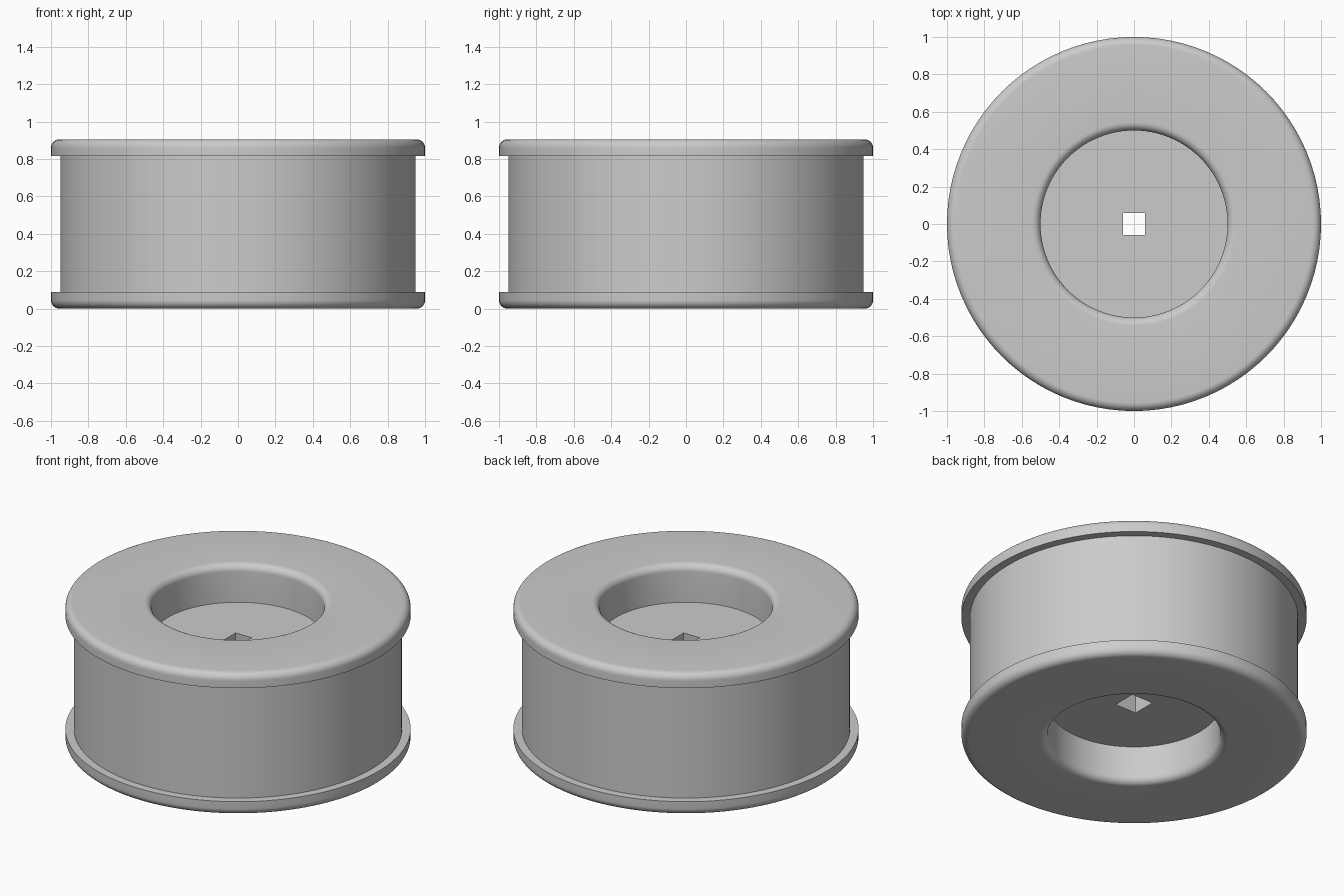
import bpy, bmesh
from math import sin, cos, pi, radians

cube = bpy.data.objects.get("Cube")
if cube:
    bpy.data.objects.remove(cube, do_unlink=True)

HEIGHT, SEGMENTS = 0.905, 96
RIM_R, DRUM_R, RECESS_R = 1.0, 0.95, 0.5
RIM_H, RECESS_D = 0.09, 0.24
ROUND = 0.045

grey = bpy.data.materials.new("plain_grey")
grey.use_nodes = True
grey.diffuse_color = (0.6, 0.6, 0.6, 1)
grey.node_tree.nodes["Principled BSDF"].inputs["Base Color"].default_value = (0.6, 0.6, 0.6, 1)


def arc(cx, cz, start, end, steps=8):
    """Points of a rounded corner in the radius-height plane."""
    angles = [radians(start + (end - start) * i / steps) for i in range(steps + 1)]
    return [(cx + ROUND * cos(a), cz + ROUND * sin(a)) for a in angles]


def finish(name, bm):
    bmesh.ops.recalc_face_normals(bm, faces=bm.faces)
    mesh = bpy.data.meshes.new(name)
    bm.to_mesh(mesh)
    bm.free()
    mesh.materials.append(grey)
    obj = bpy.data.objects.new(name, mesh)
    bpy.context.collection.objects.link(obj)
    return obj


# Lower half of the wheel profile, from recess floor out to the drum
lower = [(RECESS_R, RECESS_D)]
lower += arc(RECESS_R + ROUND, ROUND, 180, 270)
lower += arc(RIM_R - ROUND, ROUND, 270, 360)
lower += [(RIM_R, RIM_H), (DRUM_R, RIM_H)]
profile = lower + [(r, HEIGHT - z) for r, z in reversed(lower)]

# Lathe the profile and close both recess floors
bm = bmesh.new()
rings = [[bm.verts.new((r * cos(2 * pi * i / SEGMENTS), r * sin(2 * pi * i / SEGMENTS), z))
          for i in range(SEGMENTS)] for r, z in profile]
for a, b in zip(rings, rings[1:]):
    for i in range(SEGMENTS):
        j = (i + 1) % SEGMENTS
        bm.faces.new((a[i], a[j], b[j], b[i]))
bm.faces.new(rings[0])
bm.faces.new(rings[-1])
wheel = finish("wheel_body", bm)

# Tapered square axle hole, wider at the underside
bm = bmesh.new()
bmesh.ops.create_cube(bm, size=1)
low, high = RECESS_D, HEIGHT - RECESS_D
for v in bm.verts:
    top = v.co.z > 0
    side = 0.11 if top else 0.155
    v.co = (v.co.x * side, v.co.y * side, high + 0.06 if top else low - 0.06)
cutter = finish("axle_hole_cutter", bm)
cutter.hide_render = True

cut = wheel.modifiers.new("axle_hole", "BOOLEAN")
cut.operation = "DIFFERENCE"
cut.solver = "EXACT"
cut.object = cutter

bpy.ops.object.select_all(action="DESELECT")
wheel.select_set(True)
bpy.context.view_layer.objects.active = wheel
bpy.ops.object.modifier_apply(modifier=cut.name)
bpy.data.objects.remove(cutter, do_unlink=True)
bpy.ops.object.shade_smooth_by_angle(angle=radians(30))
